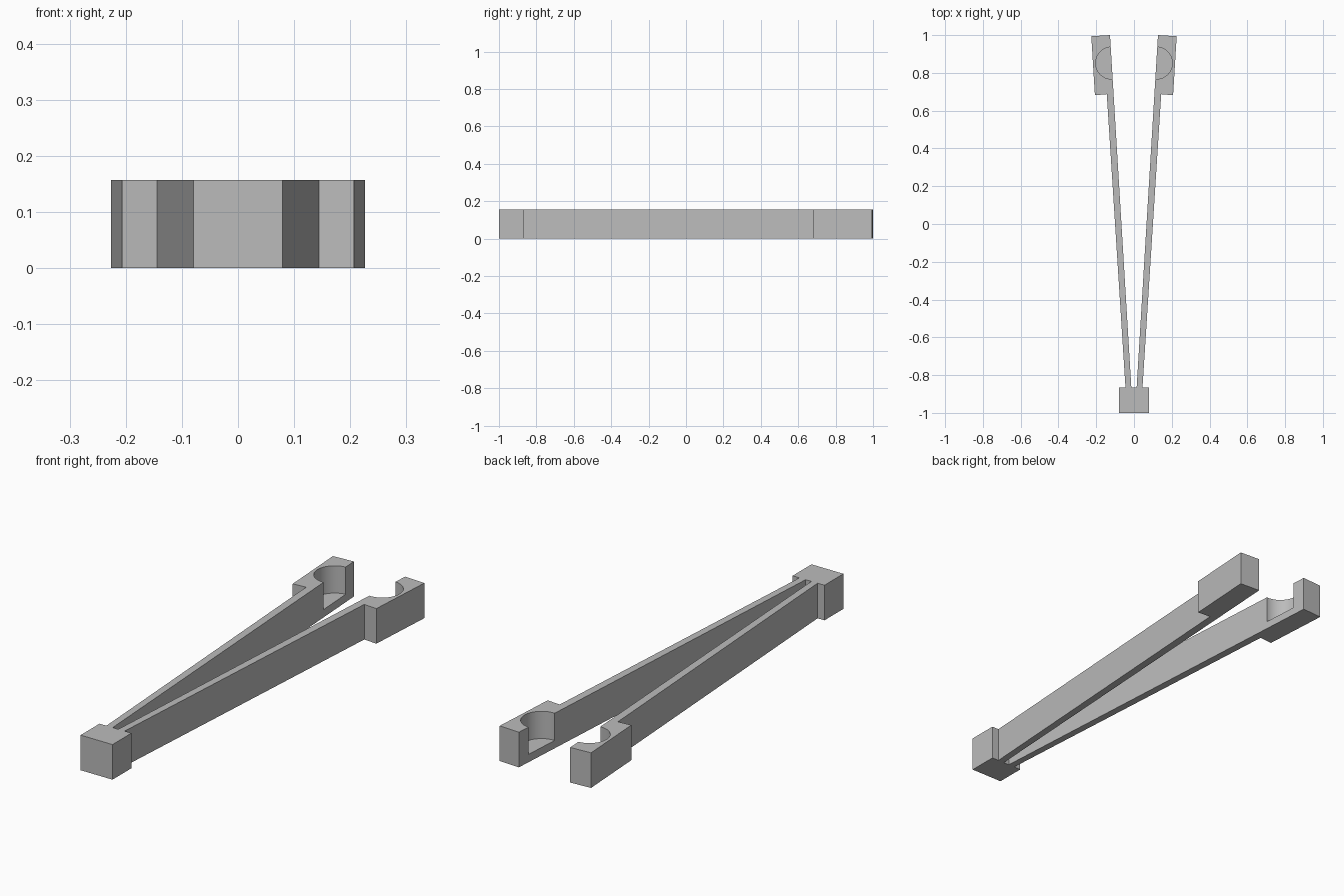
import bpy, bmesh, math

if "Cube" in bpy.data.objects:
    bpy.data.objects.remove(bpy.data.objects["Cube"], do_unlink=True)

HEIGHT = 0.157
FLOOR = 0.035          # thickness left under each pocket
POCKET = (0.118, 0.852)
RADIUS = 0.085

grey = bpy.data.materials.new("light_grey")
grey.use_nodes = True
colour = (0.5, 0.5, 0.5, 1)
grey.diffuse_color = colour
grey.node_tree.nodes["Principled BSDF"].inputs["Base Color"].default_value = colour

# Left half of the outline: base block, thin arm, stepped jaw, inner edge
half = [(0.079, -1.0), (0.079, -0.866), (0.045, -0.866), (0.144, 0.687),
        (0.207, 0.682), (0.226, 0.994), (0.127, 1.0), (0.014, -0.866)]
outline = half + [(-x, y) for x, y in reversed(half)]

# One-piece tong body, extruded from the outline
bm = bmesh.new()
face = bm.faces.new([bm.verts.new((x, y, 0)) for x, y in outline])
result = bmesh.ops.extrude_face_region(bm, geom=[face])
top = [v for v in result["geom"] if isinstance(v, bmesh.types.BMVert)]
bmesh.ops.translate(bm, verts=top, vec=(0, 0, HEIGHT))
bmesh.ops.recalc_face_normals(bm, faces=bm.faces)
mesh = bpy.data.meshes.new("tong_body")
bm.to_mesh(mesh)
bm.free()
body = bpy.data.objects.new("tong_body", mesh)
bpy.context.collection.objects.link(body)
mesh.materials.append(grey)
bpy.context.view_layer.objects.active = body

# Round blind pocket in the inner side of each jaw, open at the top
for side in (-1, 1):
    bpy.ops.mesh.primitive_cylinder_add(
        vertices=64, radius=RADIUS, depth=0.3,
        location=(side * POCKET[0], POCKET[1], FLOOR + 0.15))
    cutter = bpy.context.object
    cutter.name = "pocket_cutter"
    cutter.hide_render = True
    cutter.data.materials.append(grey)
    bpy.context.view_layer.objects.active = body
    cut = body.modifiers.new("pocket", "BOOLEAN")
    cut.operation = "DIFFERENCE"
    cut.solver = "EXACT"
    cut.object = cutter
    bpy.ops.object.modifier_apply(modifier=cut.name)
    bpy.data.objects.remove(cutter, do_unlink=True)

# Smooth pocket walls, crisp edges elsewhere
bpy.ops.object.select_all(action="DESELECT")
body.select_set(True)
bpy.context.view_layer.objects.active = body
bpy.ops.object.shade_smooth_by_angle(angle=math.radians(30))
